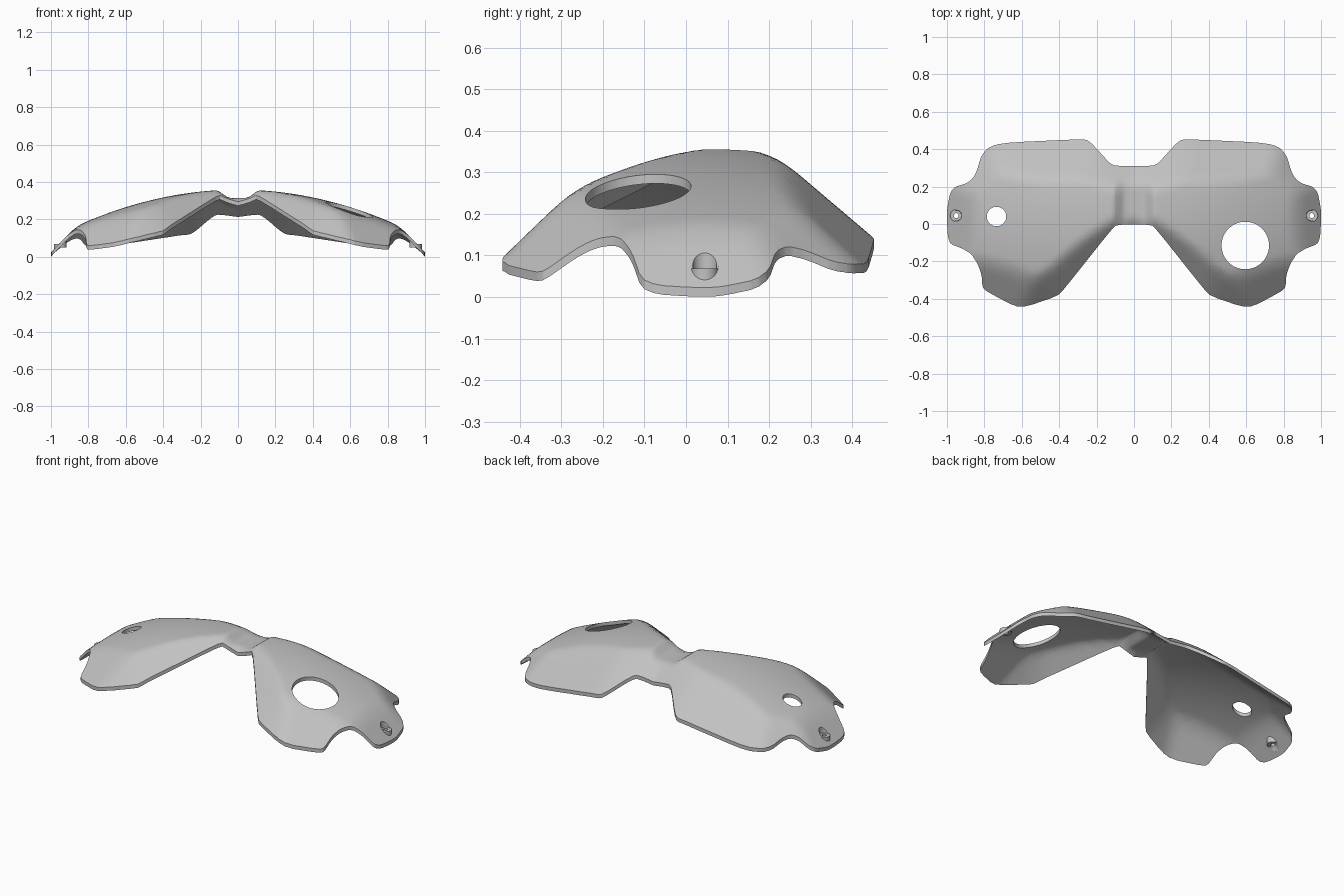
import bpy, bmesh, math
from mathutils import Vector

if "Cube" in bpy.data.objects:
    bpy.data.objects.remove(bpy.data.objects["Cube"])

THICK = 0.022
BIG_HOLE = (0.595, -0.115, 0.127)
SMALL_HOLE = (-0.735, 0.04, 0.052)
EAR_X, EAR_Y, EAR_R = 0.95, 0.045, 0.032

grey = bpy.data.materials.new("plain grey")
grey.diffuse_color = (0.54, 0.54, 0.54, 1)
grey.use_nodes = True
grey.node_tree.nodes["Principled BSDF"].inputs["Base Color"].default_value = grey.diffuse_color


def smin(a, b, k=0.03):
    h = max(k - abs(a - b), 0) / k
    return min(a, b) - h * h * k / 4


def height(x, y):
    """Top surface: a soft dome trimmed by sloping facets."""
    x = abs(x)
    facets = [
        0.17 - 1.05 * (x - 0.86),                                    # side ear
        0.15 - 0.85 * (y - 0.45) - 0.19 * (x - 0.25),                # back flange
        0.235 + 0.85 * (0.31 - y) + 0.14 * x,                        # back of bridge
        0.21 - 0.81 * (x - 0.74) - 0.64 * (y - 0.26),                # back outer corner
        0.345 + 0.404 * (x - 0.12) + 0.824 * y,                      # front inner facet
        0.10 + 0.09 * (x - 0.6) + (y + 0.44),                        # front facet
        0.10 - 0.535 * (x - 0.6) + 0.75 * (y + 0.44),                # front outer facet
        0.315 + 10 * max(0, x - 0.035) ** 2,                         # bridge saddle
    ]
    z = 0.359 - 0.26 * x * x - 0.35 * (y - 0.05) ** 2
    for f in facets:
        z = smin(z, f)
    return z


def circle(cx, cy, r, n=40):
    return [(cx + r * math.cos(2 * math.pi * i / n),
             cy + r * math.sin(2 * math.pi * i / n)) for i in range(n)]


def round_corners(pts):
    out = []
    for a, b in zip(pts, pts[1:] + pts[:1]):
        out += [(a[0] * s + b[0] * (1 - s), a[1] * s + b[1] * (1 - s)) for s in (0.8, 0.2)]
    return out


def finish(bm, name):
    bmesh.ops.recalc_face_normals(bm, faces=bm.faces[:])
    me = bpy.data.meshes.new(name)
    bm.to_mesh(me)
    bm.free()
    me.materials.append(grey)
    ob = bpy.data.objects.new(name, me)
    bpy.context.collection.objects.link(ob)
    bpy.ops.object.select_all(action='DESELECT')
    ob.select_set(True)
    bpy.context.view_layer.objects.active = ob
    bpy.ops.object.shade_smooth_by_angle(angle=math.radians(32))
    return ob


# Plan outline of the right half, mirrored for the left
half = [(0.10, 0.31), (0.13, 0.325), (0.22, 0.425), (0.255, 0.452), (0.32, 0.452),
        (0.65, 0.437), (0.74, 0.425), (0.79, 0.40), (0.82, 0.355), (0.838, 0.29),
        (0.86, 0.245), (0.895, 0.217), (0.955, 0.20), (0.982, 0.17), (0.996, 0.10),
        (1.0, 0.07), (1.0, 0.01), (0.995, -0.07), (0.98, -0.108), (0.92, -0.13),
        (0.87, -0.16), (0.835, -0.215), (0.815, -0.27), (0.81, -0.34), (0.785, -0.362),
        (0.635, -0.442), (0.57, -0.44), (0.41, -0.385), (0.375, -0.35), (0.125, -0.035),
        (0.09, -0.002)]
outline = round_corners(half + [(-x, y) for x, y in reversed(half)])

# Plate: fill the outline around its holes
bm = bmesh.new()
loops = [outline, circle(*BIG_HOLE, 64), circle(*SMALL_HOLE),
         circle(EAR_X, EAR_Y, EAR_R, 24), circle(-EAR_X, EAR_Y, EAR_R, 24)]
for loop in loops:
    vs = [bm.verts.new((x, y, 0)) for x, y in loop]
    for a, b in zip(vs, vs[1:] + vs[:1]):
        bm.edges.new((a, b))
bmesh.ops.triangle_fill(bm, use_beauty=True, use_dissolve=False, edges=bm.edges[:],
                        normal=Vector((0, 0, 1)))


# Slice the sheet into a fine grid so that it can bend
def slice_at(co, no):
    bmesh.ops.bisect_plane(bm, geom=bm.verts[:] + bm.edges[:] + bm.faces[:],
                           dist=1e-5, plane_co=co, plane_no=no)


for i in range(-49, 50):
    slice_at((i * 0.02, 0, 0), (1, 0, 0))
for i in range(-22, 23):
    slice_at((0, i * 0.02, 0), (0, 1, 0))
bmesh.ops.remove_doubles(bm, verts=bm.verts[:], dist=0.0004)

# Thicken, then lift to the curved surface
ext = bmesh.ops.extrude_face_region(bm, geom=bm.faces[:], use_keep_orig=True)
for v in ext["geom"]:
    if isinstance(v, bmesh.types.BMVert):
        v.co.z -= THICK
for v in bm.verts:
    v.co.z = max(0, v.co.z + height(v.co.x, v.co.y))
finish(bm, "shell_plate")


# Countersunk screw seats in the side ears
def screw_seat(name, side, n=24):
    b = bmesh.new()
    rings = []
    for r, kind in ((0.013, "low"), (0.013, "floor"), (0.028, "floor"),
                    (0.029, "rim"), (0.033, "rim"), (0.033, "low")):
        ring = []
        for x, y in circle(side * EAR_X, EAR_Y, r, n):
            h = height(x, y)
            z = {"low": min(0.05, h - THICK) if r > 0.02 else 0.05,
                 "floor": 0.068, "rim": max(h, 0.068)}[kind]
            ring.append(b.verts.new((x, y, z)))
        rings.append(ring)
    for p, q in zip(rings, rings[1:] + rings[:1]):
        for i in range(n):
            j = (i + 1) % n
            b.faces.new((p[i], p[j], q[j], q[i]))
    finish(b, name)


screw_seat("screw_seat_right", 1)
screw_seat("screw_seat_left", -1)
